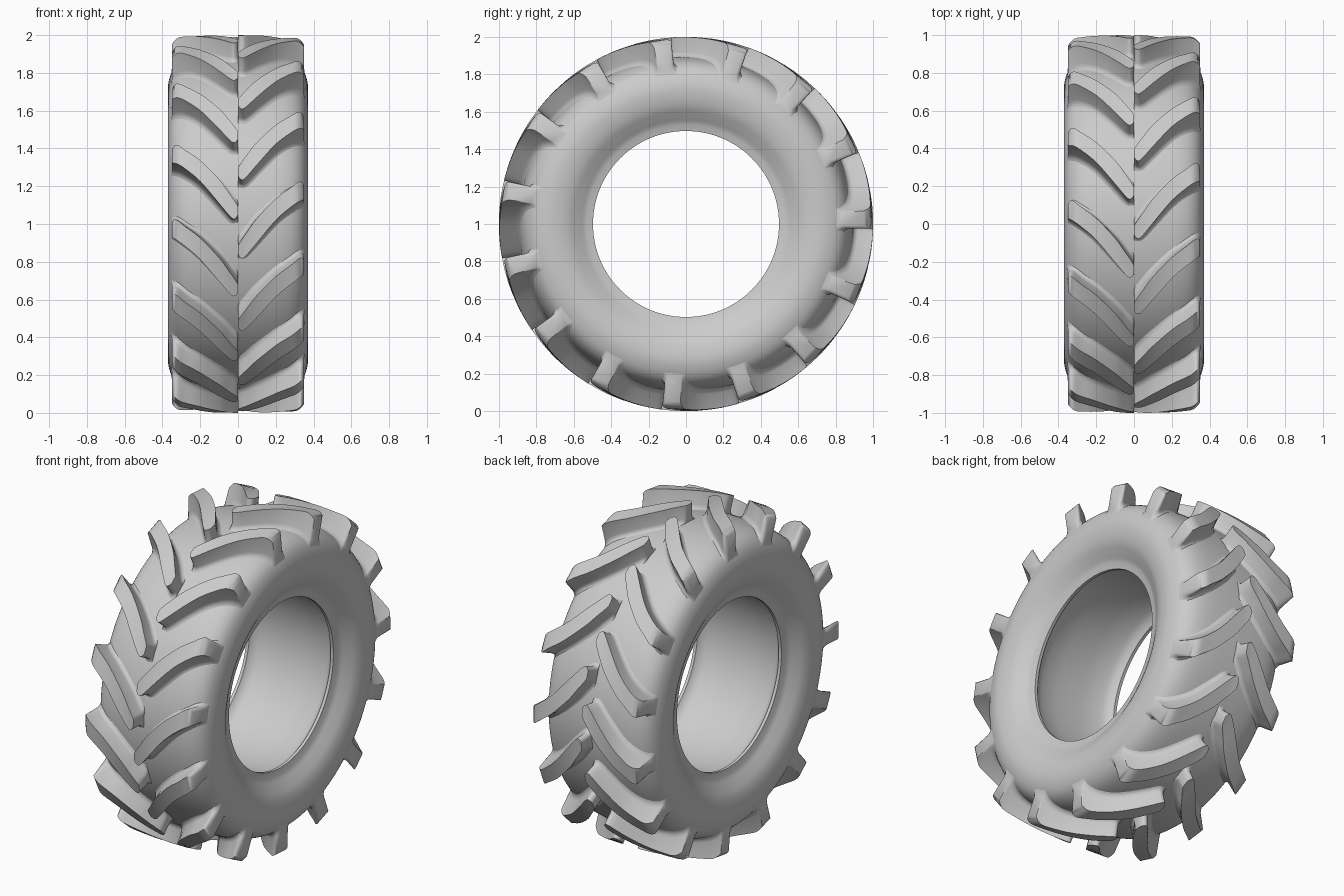
import bpy, bmesh, math
from mathutils import Vector

if "Cube" in bpy.data.objects:
    bpy.data.objects.remove(bpy.data.objects["Cube"])

LUGS = 15          # lugs per side
SEG = 144          # segments around the tyre
CENTRE_Z = 1.0


def spline(pts, steps):
    """Catmull-Rom curve through 2D points."""
    p = [Vector(q) for q in pts]
    p = [2 * p[0] - p[1]] + p + [2 * p[-1] - p[-2]]
    out = []
    for i in range(1, len(p) - 2):
        a, b, c, d = p[i - 1:i + 3]
        for k in range(steps):
            t = k / steps
            out.append(0.5 * (2 * b + (c - a) * t + (2 * a - 5 * b + 4 * c - d) * t * t
                              + (3 * b - a - 3 * c + d) * t ** 3))
    out.append(p[-2])
    return out


def polar(x, r, ang):
    """Point on the wheel: angle 0 is the front, 90 degrees is the top."""
    return (x, -r * math.cos(ang), CENTRE_Z + r * math.sin(ang))


def finish(name, bm, angle):
    bmesh.ops.recalc_face_normals(bm, faces=bm.faces)
    mesh = bpy.data.meshes.new(name)
    bm.to_mesh(mesh)
    bm.free()
    ob = bpy.data.objects.new(name, mesh)
    bpy.context.collection.objects.link(ob)
    bpy.ops.object.select_all(action='DESELECT')
    ob.select_set(True)
    bpy.context.view_layer.objects.active = ob
    bpy.ops.object.shade_smooth_by_angle(angle=math.radians(angle))
    return ob


# Tyre carcass: half cross-section (x, radius), mirrored and revolved
outer = spline([(0, .897), (.13, .893), (.23, .882), (.30, .858), (.345, .815), (.368, .75),
                (.368, .69), (.353, .63), (.325, .58), (.303, .545), (.294, .52), (.288, .497)], 4)
inner = spline([(.27, .497), (.255, .515), (.22, .535), (.12, .553), (0, .557)], 3)
half = outer + inner
profile = half + [Vector((-p.x, p.y)) for p in reversed(half[1:-1])]
bm = bmesh.new()
rings = []
for s in range(SEG):
    a = 2 * math.pi * s / SEG
    rings.append([bm.verts.new(polar(p.x, p.y, a)) for p in profile])
n = len(profile)
for s in range(SEG):
    r0, r1 = rings[s], rings[(s + 1) % SEG]
    for i in range(n):
        j = (i + 1) % n
        bm.faces.new((r0[i], r0[j], r1[j], r1[i]))
finish("tyre_carcass", bm, 50)


def carcass_radius(x):
    for a, b in zip(outer, outer[1:]):
        if a.x <= x <= b.x:
            return a.y + (b.y - a.y) * (x - a.x) / (b.x - a.x)
    return .75


def tread_radius(x):
    return 1 - .1 * x * x - 14 * max(0, x - .3) ** 2


# Lug footprint: leading and trailing edges (x, height seen from the front)
lead = spline([(0, -.115), (.02, -.083), (.05, -.04), (.1, .03), (.2, .135),
               (.28, .195), (.33, .232), (.35, .215)], 3)
trail = spline([(0, -.16), (.012, -.177), (.035, -.176), (.1, -.1), (.2, .02),
                (.28, .09), (.325, .122), (.35, .135)], 3)
outline = lead + trail[::-1]
count = len(outline)
# (outward flare, height fraction): soft fillet at the foot, then a straight wall
levels = [(.030, -.03), (.017, .03), (.008, .1), (.003, .24), (0, 1)]


def lug_ring(flare, h):
    ring = []
    for i, p in enumerate(outline):
        d = (outline[(i + 1) % count] - outline[i - 1]).normalized()
        q = p + Vector((-d.y, d.x)) * flare
        x = min(max(q.x, 0), .35 + .1 * flare)
        base = carcass_radius(x)
        r = base + (tread_radius(min(x, .35)) - base) * h
        ring.append((x, r, math.asin(q.y)))
    return ring


lug_rings = [lug_ring(*lv) for lv in levels]


def build_lugs(name, side, phase):
    bm = bmesh.new()
    for k in range(LUGS):
        a0 = phase + 2 * math.pi * k / LUGS
        vs = [[bm.verts.new(polar(side * x, r, a0 + a)) for x, r, a in ring] for ring in lug_rings]
        for lo, hi in zip(vs, vs[1:]):
            for i in range(count):
                j = (i + 1) % count
                bm.faces.new((lo[i], lo[j], hi[j], hi[i]))
        # top and hidden bottom, as strips between the two edges
        for ring in (vs[0], vs[-1]):
            for i in range(len(lead) - 1):
                bm.faces.new((ring[i], ring[i + 1], ring[count - 2 - i], ring[count - 1 - i]))
    finish(name, bm, 55)


# Chevron lugs, the left row staggered by half a pitch
build_lugs("tread_lugs_right", 1, 0)
build_lugs("tread_lugs_left", -1, math.pi / LUGS)
